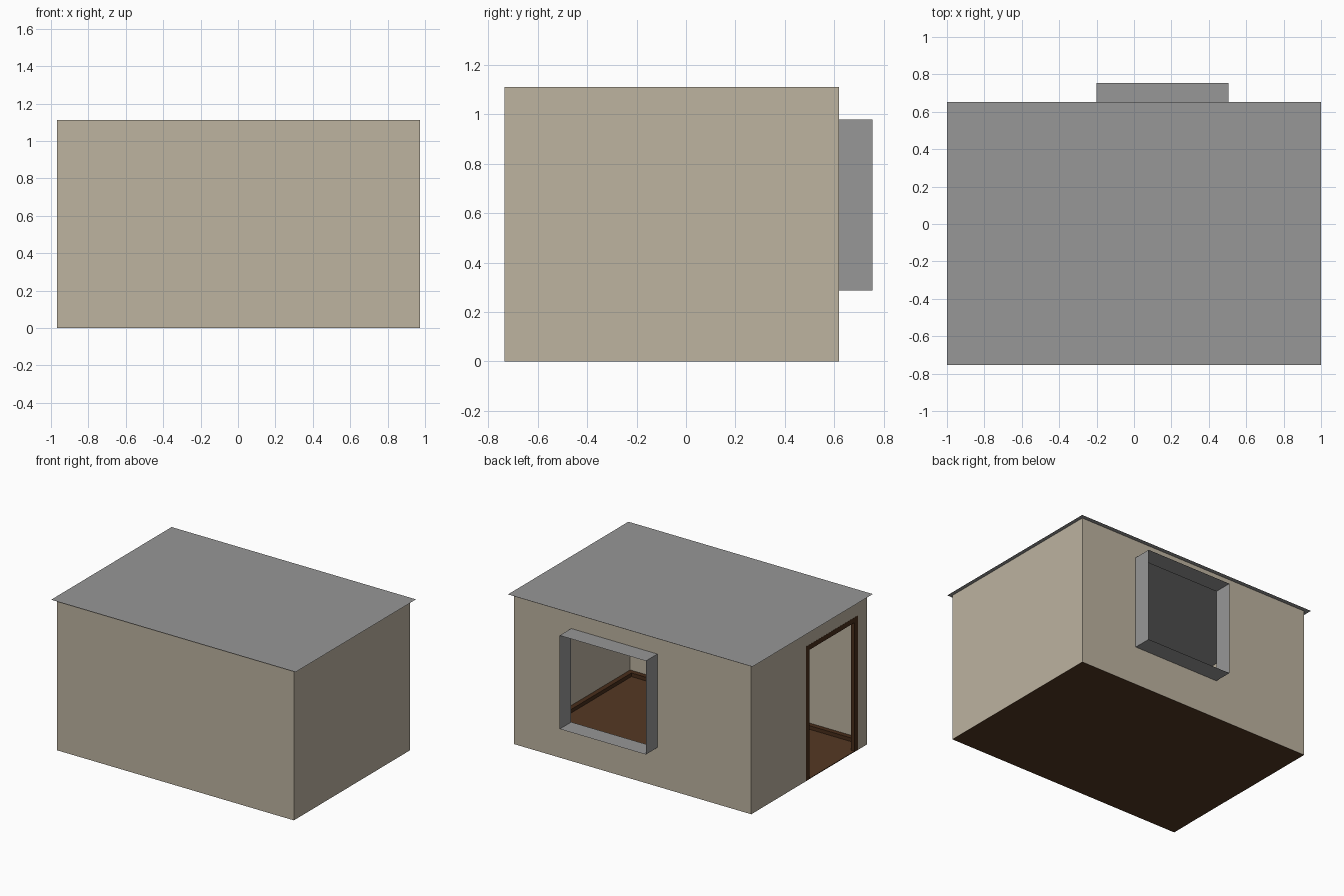
import bpy, bmesh

cube = bpy.data.objects.get("Cube")
if cube:
    bpy.data.objects.remove(cube, do_unlink=True)


def linear(c):
    c /= 255
    return c / 12.92 if c <= 0.04045 else ((c + 0.055) / 1.055) ** 2.4


def material(name, rgb):
    m = bpy.data.materials.new(name)
    color = (*[linear(c) for c in rgb], 1)
    m.diffuse_color = color
    m.use_nodes = True
    m.node_tree.nodes["Principled BSDF"].inputs["Base Color"].default_value = color
    return m


PLASTER = material("beige plaster", (189, 179, 160))
GREY = material("grey", (151, 151, 151))
FLOOR = material("brown floor", (84, 56, 35))
TRIM = material("dark brown trim", (72, 45, 26))

# Main dimensions
X0, X1, Y0, Y1, H = -0.968, 0.972, -0.735, 0.62, 1.112
WIN = (-0.2, 0.505, 0.288, 0.98)      # x and z limits of the window
DOOR = (-0.625, -0.02, 0.0, 0.995)    # y and z limits of the door frame
SKIRT_H, SKIRT_T, POST = 0.032, 0.035, 0.038


def finish(name, bm, mat):
    mesh = bpy.data.meshes.new(name)
    bm.to_mesh(mesh)
    bm.free()
    mesh.materials.append(mat)
    ob = bpy.data.objects.new(name, mesh)
    bpy.context.collection.objects.link(ob)
    return ob


def box(name, mat, x0, x1, y0, y1, z0, z1):
    bm = bmesh.new()
    bmesh.ops.create_cube(bm, size=1)
    for v in bm.verts:
        v.co = (x1 if v.co.x > 0 else x0, y1 if v.co.y > 0 else y0, z1 if v.co.z > 0 else z0)
    return finish(name, bm, mat)


def panel(name, mat, place, a0, a1, b0, b1, hole=None, flip=False):
    """Flat panel spanning a and b, with an optional rectangular hole."""
    bm = bmesh.new()
    a_cuts, b_cuts = [a0, a1], [b0, b1]
    if hole:
        a_cuts = sorted({a0, hole[0], hole[1], a1})
        b_cuts = sorted({b0, hole[2], hole[3], b1})
    for p, q in zip(a_cuts, a_cuts[1:]):
        for r, s in zip(b_cuts, b_cuts[1:]):
            if hole and hole[0] <= p < hole[1] and hole[2] <= r < hole[3]:
                continue
            ring = [(p, r), (q, r), (q, s), (p, s)]
            face = bm.faces.new([bm.verts.new(place(a, b)) for a, b in ring])
            if flip:
                face.normal_flip()
    bmesh.ops.remove_doubles(bm, verts=bm.verts, dist=0.0001)
    return finish(name, bm, mat)


# Thin walls, facing outward
panel("front_wall", PLASTER, lambda a, b: (a, Y0, b), X0, X1, 0, H)
panel("back_wall", PLASTER, lambda a, b: (a, Y1, b), X0, X1, 0, H, WIN, flip=True)
panel("left_wall", PLASTER, lambda a, b: (X1, a, b), Y0, Y1, 0, H)
panel("right_wall", PLASTER, lambda a, b: (X0, a, b), Y0, Y1, 0, H, DOOR, flip=True)

# Flat roof with a small overhang
panel("roof", GREY, lambda a, b: (a, b, H), -1, 1, -0.755, 0.652)

# Floor slab
e = 0.001
box("floor", FLOOR, X0 + e, X1 - e, Y0 + e, Y1 - e, 0, 0.005)

# Open sleeve projecting around the window
OUT = 0.755
wx0, wx1, wz0, wz1 = WIN
for name, x, flip in (("window_side_left", wx1, False), ("window_side_right", wx0, True)):
    panel(name, GREY, lambda a, b: (x, a, b), Y1, OUT, wz0, wz1, flip=flip)
for name, z, flip in (("window_head", wz1, False), ("window_sill", wz0, True)):
    panel(name, GREY, lambda a, b: (a, b, z), wx0, wx1, Y1, OUT, flip=flip)

# Door frame: two posts and a lintel
dy0, dy1, _, dtop = DOOR
fx0, fx1 = X0 - 0.001, X0 + 0.03
box("door_post_front", TRIM, fx0, fx1, dy0, dy0 + POST, 0.001, dtop)
box("door_post_back", TRIM, fx0, fx1, dy1 - POST, dy1, 0.001, dtop)
box("door_lintel", TRIM, fx0, fx1, dy0 + POST, dy1 - POST, dtop - POST, dtop)

# Skirting boards along the inside of the walls, leaving the doorway clear
ix0, ix1, iy0, iy1 = X0 + e, X1 - e, Y0 + e, Y1 - e
box("front_skirting", TRIM, ix0, ix1, iy0, iy0 + SKIRT_T, 0.002, SKIRT_H)
box("back_skirting", TRIM, ix0, ix1, iy1 - SKIRT_T, iy1, 0.002, SKIRT_H)
box("left_skirting", TRIM, ix1 - SKIRT_T, ix1, iy0 + SKIRT_T, iy1 - SKIRT_T, 0.002, SKIRT_H)
for name, a, b in (("front", iy0 + SKIRT_T, dy0), ("back", dy1, iy1 - SKIRT_T)):
    box("right_skirting_" + name, TRIM, ix0, ix0 + SKIRT_T, a, b, 0.002, SKIRT_H)
